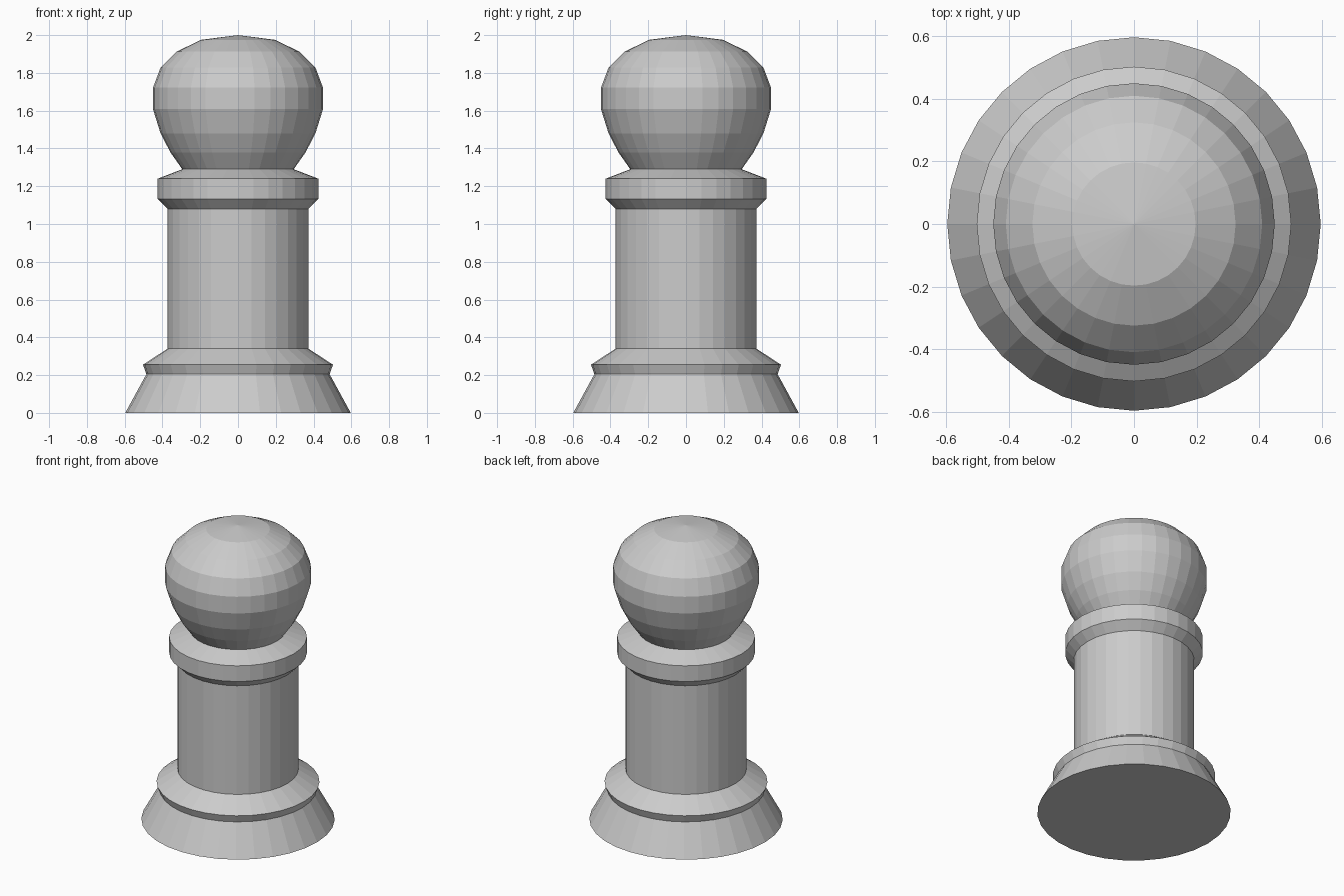
import bpy
from math import cos, sin, tau

SIDES = 32

cube = bpy.data.objects.get("Cube")
if cube:
    bpy.data.objects.remove(cube, do_unlink=True)

GREY = (0.6, 0.6, 0.6, 1.0)
grey = bpy.data.materials.new("plain_grey")
grey.use_nodes = True
grey.diffuse_color = GREY
grey.node_tree.nodes["Principled BSDF"].inputs["Base Color"].default_value = GREY


def lathe(name, profile, bottom=False, tip=None):
    """Turn (radius, height) points, listed upward, into flat-faced rings."""
    verts = [(r * cos(tau * i / SIDES), r * sin(tau * i / SIDES), z)
             for r, z in profile for i in range(SIDES)]
    faces = []
    for ring in range(len(profile) - 1):
        a, b = ring * SIDES, (ring + 1) * SIDES
        for i in range(SIDES):
            j = (i + 1) % SIDES
            faces.append((a + i, a + j, b + j, b + i))
    if bottom:
        faces.append(tuple(reversed(range(SIDES))))
    if tip is not None:
        last = len(verts) - SIDES
        verts.append((0, 0, tip))
        faces += [(last + i, last + (i + 1) % SIDES, len(verts) - 1)
                  for i in range(SIDES)]
    mesh = bpy.data.meshes.new(name)
    mesh.from_pydata(verts, [], faces)
    mesh.materials.append(grey)
    mesh.shade_flat()
    obj = bpy.data.objects.new(name, mesh)
    bpy.context.collection.objects.link(obj)
    return obj


# Flared foot with a sloping rim
lathe("base", [(0.597, 0), (0.485, 0.205), (0.503, 0.255), (0.373, 0.34)],
      bottom=True)

# Straight shaft
lathe("column", [(0.373, 0.34), (0.373, 1.08)])

# Ring below the head
lathe("collar", [(0.373, 1.08), (0.425, 1.133), (0.425, 1.24), (0.295, 1.29)])

# Rounded head with a shallow tip
lathe("head", [(0.295, 1.29), (0.357, 1.378), (0.41, 1.48), (0.45, 1.608),
               (0.45, 1.722), (0.41, 1.828), (0.325, 1.912), (0.197, 1.975)],
      tip=2.0)
